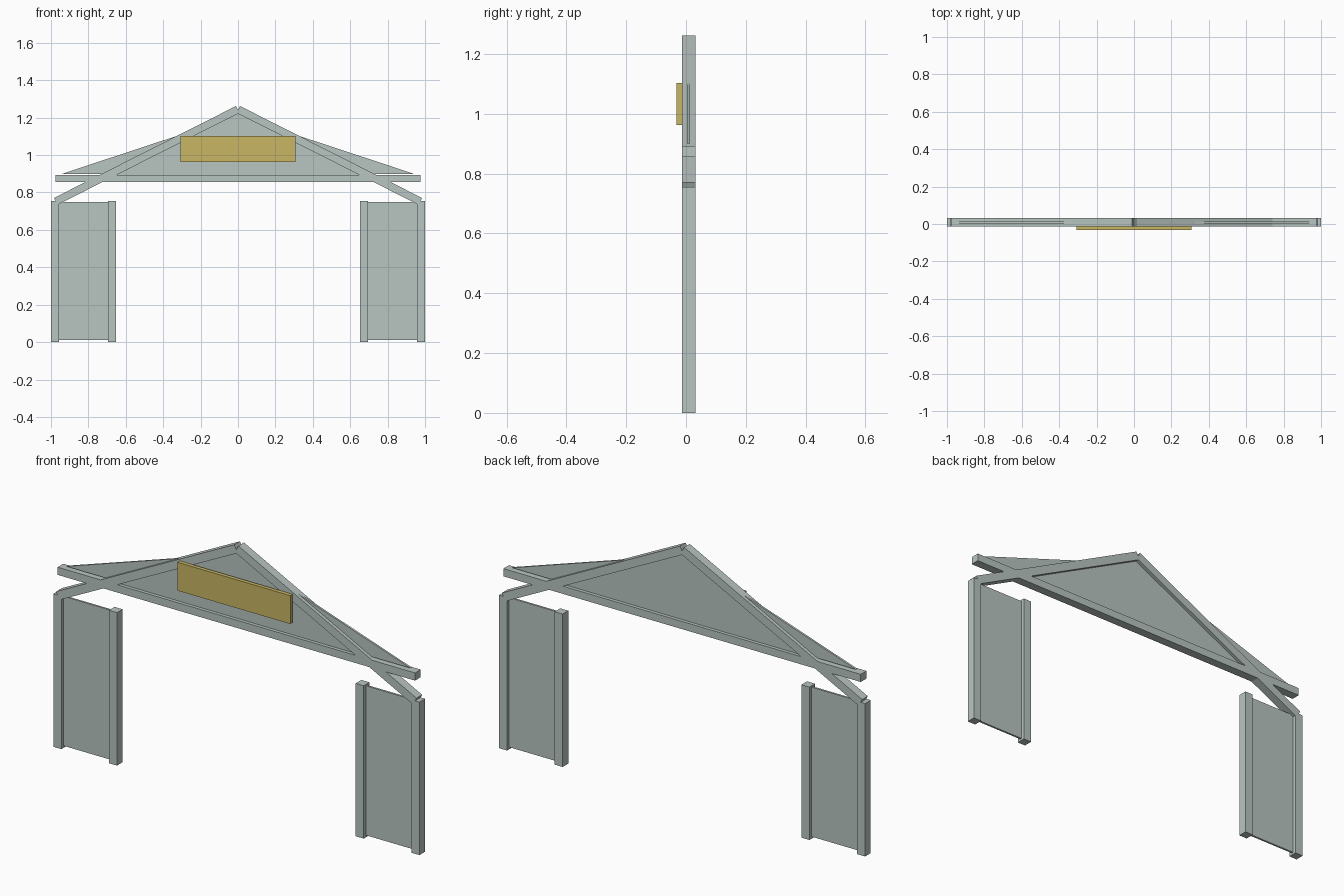
import bpy
import math

# Remove the default cube only
cube = bpy.data.objects.get("Cube")
if cube:
    bpy.data.objects.remove(cube, do_unlink=True)


def make_material(name, color):
    mat = bpy.data.materials.new(name)
    mat.use_nodes = True
    mat.diffuse_color = color
    mat.node_tree.nodes["Principled BSDF"].inputs["Base Color"].default_value = color
    return mat


GREY = make_material("pale grey green", (0.485, 0.558, 0.533, 1))
GOLD = make_material("dull gold", (0.578, 0.468, 0.127, 1))

FRONT, BACK = -0.013, 0.031        # depth of the timbers
SHEET_FRONT, SHEET_BACK = 0.004, 0.014   # depth of the infill sheets


def slab(name, outline, y0, y1, mat):
    """Extrude an x-z outline from y0 to y1."""
    n = len(outline)
    verts = [(x, y, z) for y in (y0, y1) for x, z in outline]
    faces = [list(range(n)), list(range(2 * n - 1, n - 1, -1))]
    faces += [[i, i + n, (i + 1) % n + n, (i + 1) % n] for i in range(n)]
    # Flip when the outline runs clockwise
    area = sum(outline[i][0] * outline[(i + 1) % n][1]
               - outline[(i + 1) % n][0] * outline[i][1] for i in range(n))
    if area < 0:
        faces = [f[::-1] for f in faces]
    mesh = bpy.data.meshes.new(name)
    mesh.from_pydata(verts, [], faces)
    mesh.materials.append(mat)
    obj = bpy.data.objects.new(name, mesh)
    bpy.context.collection.objects.link(obj)
    return obj


def rect(x0, x1, z0, z1):
    return [(x0, z0), (x1, z0), (x1, z1), (x0, z1)]


def pair(name, outline, y0, y1):
    """Build a part on both sides of the centre line."""
    for side, s in (("left", 1), ("right", -1)):
        slab(f"{side}_{name}", [(s * x, z) for x, z in outline], y0, y1, GREY)


# Side walls: two posts with a recessed sheet between them
pair("outer_post", rect(0.956, 1.0, 0, 0.755), FRONT, BACK)
pair("inner_post", rect(0.652, 0.696, 0, 0.755), FRONT, BACK)
pair("wall_sheet", rect(0.69, 0.96, 0.01, 0.748), SHEET_FRONT, SHEET_BACK)

# Rafters: square-ended timbers leaning on each other at the ridge
slope = math.atan(0.505)
dx, dz = math.cos(slope), -math.sin(slope)
top, length, thick = (0.011, 1.262), 1.09, 0.041
end = (top[0] + dx * length, top[1] + dz * length)
drop = (dz * thick, -dx * thick)
pair("rafter", [top, end, (end[0] + drop[0], end[1] + drop[1]),
                (top[0] + drop[0], top[1] + drop[1])], FRONT, BACK)

# Tie beam
slab("tie_beam", rect(-0.976, 0.976, 0.855, 0.893), FRONT, BACK, GREY)

# Gable sheet inside the rafters and wing sheets outside them
slab("gable_sheet", [(-0.67, 0.89), (0.67, 0.89), (0, 1.228)],
     SHEET_FRONT, SHEET_BACK, GREY)
pair("wing_sheet", [(0.31, 1.108), (0.70, 0.90), (0.94, 0.90)],
     SHEET_FRONT, SHEET_BACK)

# Sign board on the front
slab("sign_board", rect(-0.308, 0.308, 0.963, 1.103), -0.032, FRONT, GOLD)
